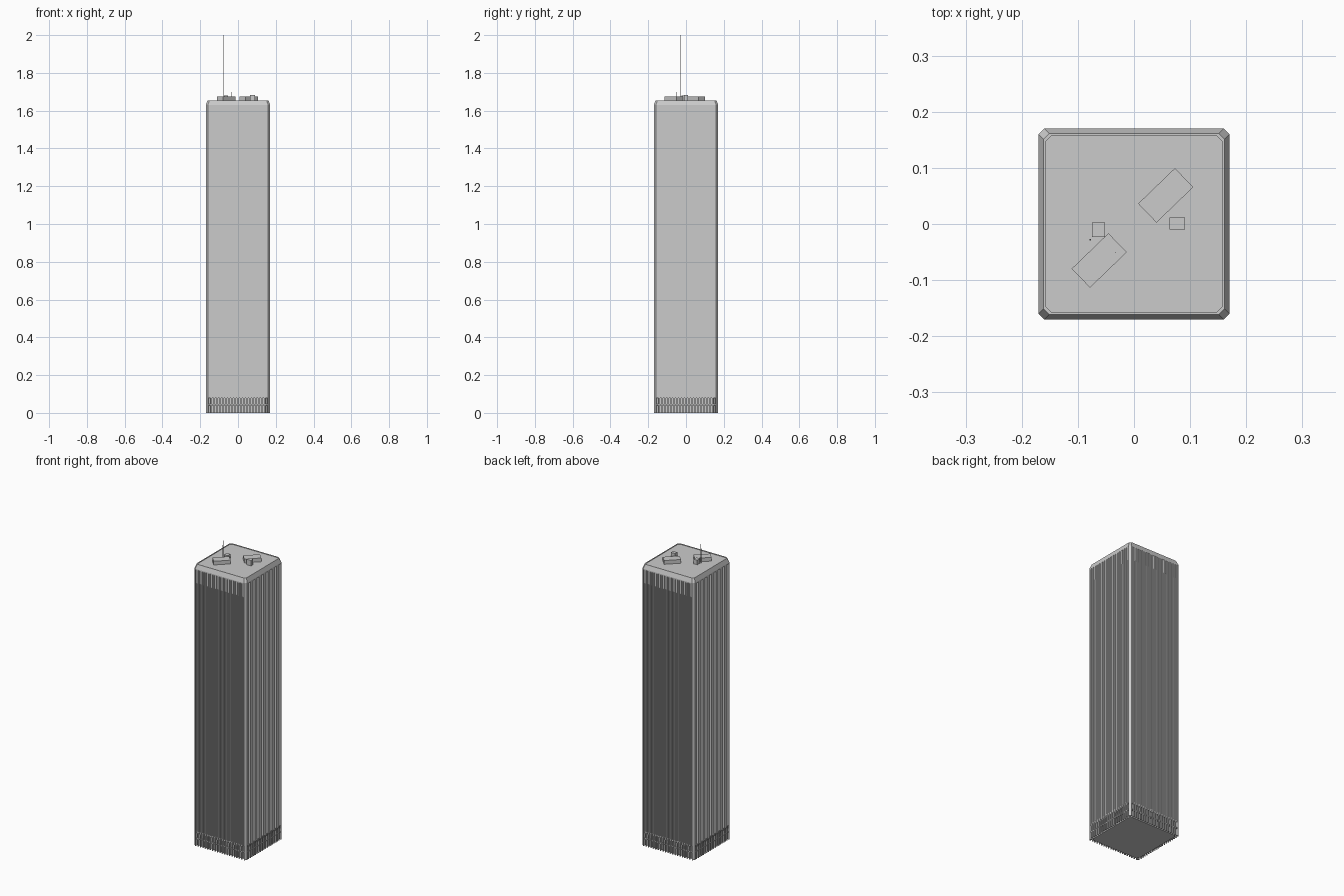
import bpy, bmesh
from math import radians
from mathutils import Matrix, Vector

if "Cube" in bpy.data.objects:
    bpy.data.objects.remove(bpy.data.objects["Cube"])

HALF = 0.1705      # outer face of the columns
CH = 0.0105        # corner chamfer
PITCH = 0.31 / 59  # spacing of the fine columns


def finish(name, bm):
    bmesh.ops.recalc_face_normals(bm, faces=bm.faces)
    mesh = bpy.data.meshes.new(name)
    bm.to_mesh(mesh)
    bm.free()
    ob = bpy.data.objects.new(name, mesh)
    bpy.context.collection.objects.link(ob)
    return ob


def loft(bm, rings):
    """Solid through a stack of equal-length point rings."""
    rows = [[bm.verts.new(p) for p in r] for r in rings]
    n = len(rows[0])
    for a, b in zip(rows, rows[1:]):
        for i in range(n):
            j = (i + 1) % n
            bm.faces.new((a[i], a[j], b[j], b[i]))
    bm.faces.new(rows[0][::-1])
    bm.faces.new(rows[-1])


def octagon(h, z, c=CH):
    k = h - c
    return [(k, -h, z), (h, -k, z), (h, k, z), (k, h, z),
            (-k, h, z), (-h, k, z), (-h, -k, z), (-k, -h, z)]


def stack(name, levels):
    bm = bmesh.new()
    loft(bm, [octagon(h, z) for h, z in levels])
    return finish(name, bm)


def box(bm, lo, hi):
    (x0, y0, z0), (x1, y1, z1) = lo, hi
    loft(bm, [[(x0, y0, z), (x1, y0, z), (x1, y1, z), (x0, y1, z)] for z in (z0, z1)])


def four_sides(bm):
    """Repeat front-side geometry around the tower."""
    src = bm.verts[:] + bm.edges[:] + bm.faces[:]
    for k in (1, 2, 3):
        new = bmesh.ops.duplicate(bm, geom=src)["geom"]
        vs = [g for g in new if isinstance(g, bmesh.types.BMVert)]
        bmesh.ops.rotate(bm, verts=vs, matrix=Matrix.Rotation(radians(90 * k), 3, 'Z'))


# recessed walls behind the columns
stack("lobby_wall", [(0.157, 0), (0.157, 0.086)])
stack("glass_wall", [(0.1655, 0.085), (0.1655, 1.545)])
stack("upper_wall", [(0.1685, 1.545), (0.1685, 1.626)])

# sloped crown with low parapet and roof
stack("crown", [(HALF, 1.624), (HALF, 1.63), (0.1615, 1.655),
                (0.1575, 1.655), (0.1575, 1.652)])

# fine facade columns
bm = bmesh.new()
for i in range(-29, 30):
    x = i * PITCH
    box(bm, (x - 0.0014, -HALF, 0.085), (x + 0.0014, -0.163, 1.625))
four_sides(bm)
finish("facade_columns", bm)

# wide base columns, each flaring into three fine columns
bm = bmesh.new()
w, f = 0.0026, 1.3 * PITCH
for i in range(-9, 10):
    x = 3 * i * PITCH
    loft(bm, [[(x - a, -HALF, z), (x + a, -HALF, z), (x + a, -0.163, z), (x - a, -0.163, z)]
              for a, z in ((w, 0), (w, 0.07), (f, 0.087))])
four_sides(bm)
finish("base_columns", bm)

# horizontal beams across the base
bm = bmesh.new()
for z in (0.04, 0.08):
    box(bm, (-0.157, -0.167, z), (0.157, -0.155, z + 0.006))
four_sides(bm)
finish("base_beams", bm)

# chamfered corner posts
bm = bmesh.new()
k = HALF - CH
prof = [(HALF, -0.157), (0.155, -0.155), (0.157, -HALF), (k, -HALF), (HALF, -k)]
loft(bm, [[(x, y, z) for x, y in prof] for z in (0, 1.626)])
four_sides(bm)
finish("corner_posts", bm)


# roof plant boxes
def roof_box(name, cx, cy, sx, sy, top, turn=0):
    bm = bmesh.new()
    box(bm, (-sx / 2, -sy / 2, 1.65), (sx / 2, sy / 2, top))
    ob = finish(name, bm)
    ob.location = (cx, cy, 0)
    ob.rotation_euler.z = radians(turn)


roof_box("plant_room_right", 0.0565, 0.051, 0.091, 0.047, 1.674, 44)
roof_box("plant_room_left", -0.062, -0.065, 0.091, 0.047, 1.674, 44)
roof_box("lift_housing_left", -0.0635, -0.01, 0.023, 0.026, 1.679)
roof_box("lift_housing_right", 0.077, 0.001, 0.028, 0.021, 1.684)


# stepped antenna and a short rod
def mast(name, x, y, steps):
    bm = bmesh.new()
    for r, z0, z1 in steps:
        bmesh.ops.create_cone(bm, cap_ends=True, segments=8, radius1=r, radius2=r * 0.8,
                              depth=z1 - z0,
                              matrix=Matrix.Translation(Vector((x, y, (z0 + z1) / 2))))
    finish(name, bm)


mast("antenna", -0.078, -0.028, [(0.0016, 1.65, 1.78), (0.0011, 1.78, 1.9), (0.0007, 1.9, 2.0)])
mast("short_rod", -0.033, -0.051, [(0.0008, 1.67, 1.7)])
